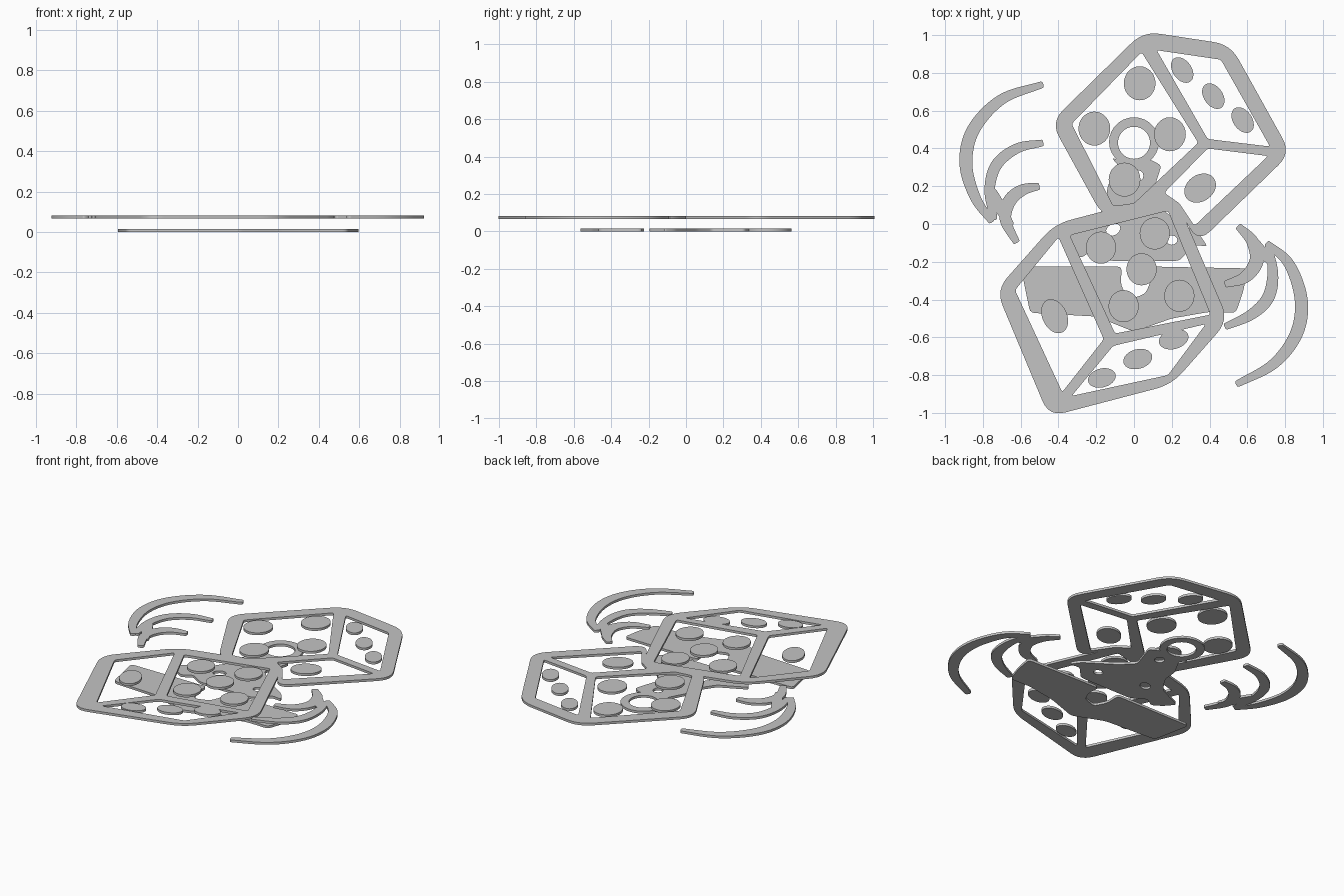
import bpy
import math
from mathutils import Vector

cube = bpy.data.objects.get("Cube")
if cube:
    bpy.data.objects.remove(cube)

THICK = 0.015
UPPER = 0.067

grey = bpy.data.materials.new("plain grey")
grey.use_nodes = True
grey.diffuse_color = (0.55, 0.55, 0.55, 1)
grey.node_tree.nodes["Principled BSDF"].inputs["Base Color"].default_value = (0.55, 0.55, 0.55, 1)


def plate(name, loops, z):
    """Flat plate: the first loop is the outline, the others are holes."""
    curve = bpy.data.curves.new(name, "CURVE")
    curve.dimensions = "2D"
    curve.fill_mode = "BOTH"
    curve.extrude = THICK / 2
    for loop in loops:
        spline = curve.splines.new("POLY")
        spline.points.add(len(loop) - 1)
        for point, p in zip(spline.points, loop):
            point.co = (p[0], p[1], 0, 1)
        spline.use_cyclic_u = True
    temp = bpy.data.objects.new(name, curve)
    bpy.context.collection.objects.link(temp)
    bpy.context.view_layer.update()
    graph = bpy.context.evaluated_depsgraph_get()
    mesh = bpy.data.meshes.new_from_object(temp.evaluated_get(graph))
    bpy.data.objects.remove(temp)
    mesh.materials.clear()
    mesh.materials.append(grey)
    obj = bpy.data.objects.new(name, mesh)
    obj.location.z = z + THICK / 2
    bpy.context.collection.objects.link(obj)
    return obj


def rounded(points, radius, steps=6):
    """Polygon with its corners softened."""
    pts = [Vector(p) for p in points]
    out = []
    for i, p in enumerate(pts):
        ends = []
        for q in (pts[i - 1], pts[(i + 1) % len(pts)]):
            edge = q - p
            ends.append(p + edge.normalized() * min(radius, edge.length * 0.45))
        for k in range(steps + 1):
            t = k / steps
            out.append(ends[0] * (1 - t) ** 2 + p * 2 * t * (1 - t) + ends[1] * t * t)
    return out


def ellipse(x, y, a, b, angle=0, count=28):
    c, s = math.cos(math.radians(angle)), math.sin(math.radians(angle))
    out = []
    for k in range(count):
        t = math.tau * k / count
        u, v = a * math.cos(t), b * math.sin(t)
        out.append((x + u * c - v * s, y + u * s + v * c))
    return out


def stroke(points, middle, end, steps=8):
    """Smooth tapered brush stroke through the points."""
    p = [Vector(q) for q in points]
    p = [p[0] * 2 - p[1]] + p + [p[-1] * 2 - p[-2]]
    path = []
    for a, b, c, d in zip(p, p[1:], p[2:], p[3:]):
        for k in range(steps):
            t = k / steps
            path.append((b * 2 + (c - a) * t + (a * 2 - b * 5 + c * 4 - d) * t * t
                         + (b * 3 - a - c * 3 + d) * t ** 3) / 2)
    path.append(p[-2])
    left, right = [], []
    last = len(path) - 1
    for i, q in enumerate(path):
        along = (path[min(i + 1, last)] - path[max(i - 1, 0)]).normalized()
        side = Vector((-along.y, along.x))
        half = (end + (middle - end) * math.sin(math.pi * i / last)) / 2
        left.append(q + side * half)
        right.append(q - side * half)
    return rounded(left + right[::-1], end * 0.4, 3)


def die(name, outline, holes):
    plate(name, [rounded(outline, 0.09)] + [rounded(h, 0.015, 3) for h in holes], UPPER)


# Frames of the two dice
die("back_die_frame",
    [(-.44, .54), (.05, 1.02), (.51, .95), (.83, .375), (.34, -.1),
     (.23, .09), (.16, .12), (-.16, .03)],
    [[(-.33, .53), (.04, .91), (.34, .43), (0, .11), (-.11, .095)],
     [(.12, .92), (.46, .87), (.72, .41), (.39, .45)],
     [(.39, .4), (.71, .36), (.32, -.01), (.24, .11), (.16, .165)]])
die("front_die_frame",
    [(-.73, -.35), (-.42, 0), (.21, .165), (.5, -.51), (.2, -.85), (-.45, -1.02)],
    [[(-.4, -.07), (-.16, -.61), (-.38, -.89), (-.63, -.35)],
     [(-.34, -.06), (.18, .07), (.405, -.48), (-.1, -.58)],
     [(-.11, -.645), (.38, -.53), (.18, -.8), (-.33, -.91)]])

# Round pips on the main faces
for i, (x, y) in enumerate([(.03, .745), (-.21, .505), (.19, .475), (-.05, .235)]):
    plate(f"back_die_pip_{i + 1}", [ellipse(x, y, .084, .09)], UPPER)
for i, (x, y) in enumerate([(-.175, -.125), (.11, -.05), (.04, -.24), (-.055, -.435), (.24, -.38)]):
    plate(f"front_die_pip_{i + 1}", [ellipse(x, y, .08, .085)], UPPER)

# Foreshortened pips on the side faces
side_pips = [(.255, .815, .075, .05, -55), (.42, .677, .075, .05, -55), (.575, .55, .075, .05, -55),
             (.35, .19, .09, .07, 35), (-.42, -.488, .095, .065, -65),
             (.02, -.715, .078, .052, 15), (.21, -.61, .08, .052, 15), (-.17, -.815, .075, .05, 15)]
for i, pip in enumerate(side_pips):
    plate(f"side_pip_{i + 1}", [ellipse(*pip)], UPPER)

# Curved motion strokes on both sides
strokes = {
    "right_outer": ([(-.48, .74), (-.7, .66), (-.85, .5), (-.89, .32), (-.84, .14), (-.75, .01)], .07),
    "right_middle": ([(-.48, .43), (-.62, .4), (-.73, .31), (-.765, .17), (-.74, .02)], .06),
    "right_inner": ([(-.5, .2), (-.59, .18), (-.66, .12), (-.68, .02), (-.62, -.1)], .07),
    "right_join": ([(-.75, .18), (-.71, .09), (-.65, -.01)], .06),
    "left_outer": ([(.7, -.1), (.82, -.21), (.885, -.4), (.86, -.58), (.74, -.74), (.54, -.85)], .07),
    "left_middle": ([(.71, -.11), (.735, -.26), (.71, -.39), (.62, -.48), (.48, -.545)], .065),
    "left_inner": ([(.55, -.01), (.625, -.09), (.65, -.19), (.59, -.28), (.48, -.32)], .075),
    "left_join": ([(.6, -.05), (.66, -.13), (.72, -.2)], .06),
}
for name, (points, middle) in strokes.items():
    plate(name + "_stroke", [stroke(points, middle, .035)], UPPER)

# Lower layer: hanging ring
plate("hanging_ring", [ellipse(0, .435, .132, .13), ellipse(0, .43, .085, .085)], 0)

# Lower layer: flared body with small openings
body = [(-.12, .35), (-.08, .31), (-.14, .2), (-.15, .1), (-.22, 0), (-.39, -.08), (-.34, -.14),
        (-.28, -.18), (-.22, -.14), (-.13, -.195), (.24, -.195), (.32, -.11), (.39, -.12),
        (.35, -.06), (.26, 0), (.17, .06), (.09, .14), (.12, .23), (.145, .31), (.09, .34), (0, .32)]
plate("flared_body", [rounded(body, .02, 3), ellipse(.02, .255, .03, .03, 0, 12),
                      ellipse(-.11, -.03, .04, .03, 30, 12), ellipse(.2, -.085, .03, .025, 0, 12)], 0)

# Lower layer: banner with a notch in its top edge
banner = [(-.6, -.225), (-.065, -.225), (-.07, -.32), (-.03, -.4), (.06, -.37), (.09, -.3), (.08, -.225),
          (.6, -.235), (.58, -.35), (.54, -.47), (.4, -.465), (.2, -.5), (0, -.57), (-.2, -.49), (-.55, -.47)]
plate("banner", [rounded(banner, .025, 3)], 0)
